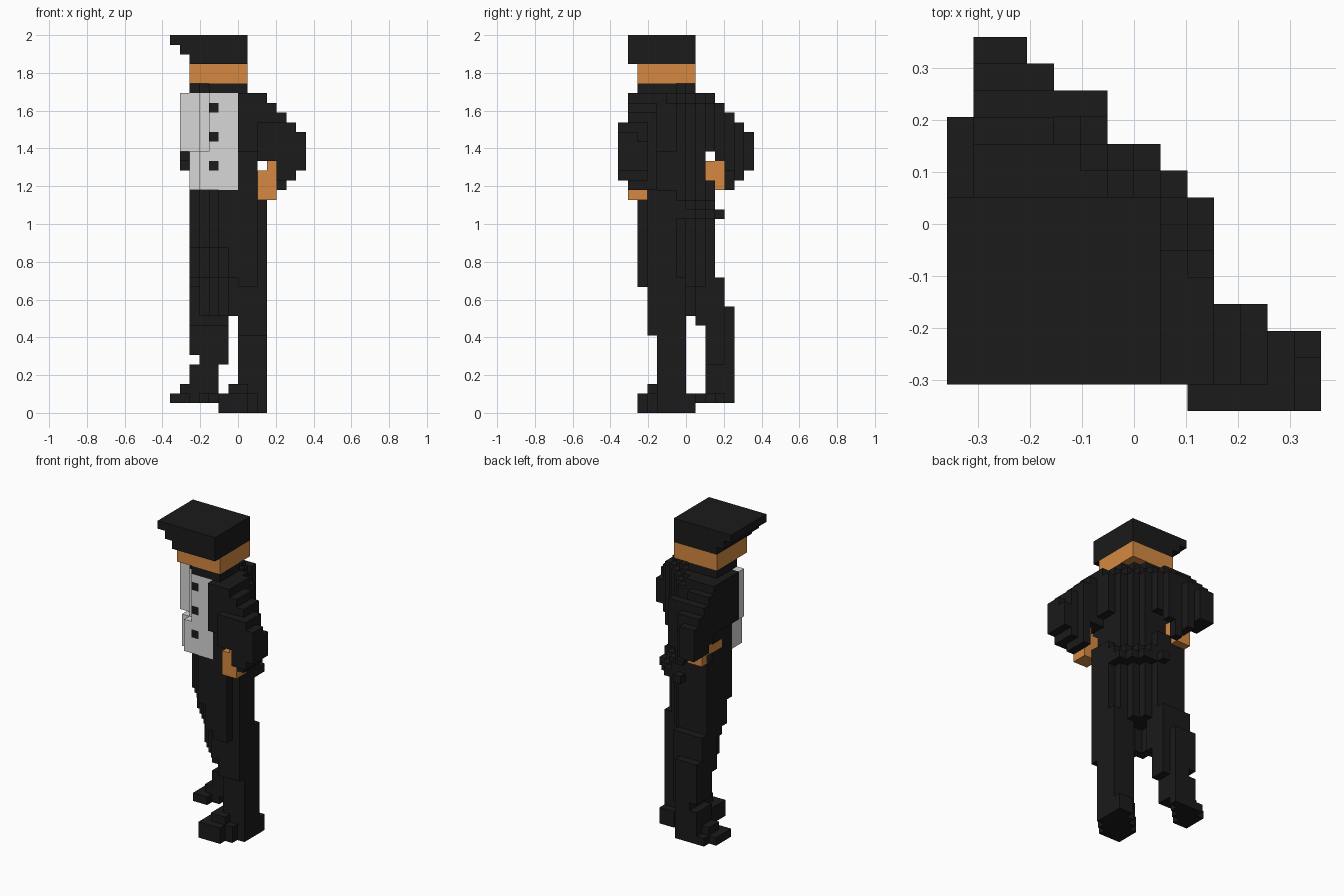
import bpy, bmesh

cube = bpy.data.objects.get("Cube")
if cube:
    bpy.data.objects.remove(cube, do_unlink=True)

U = 2 / 39          # block size: the figure is 39 blocks tall
HALF = 7            # and 14 blocks wide and deep


def material(name, rgb):
    m = bpy.data.materials.new(name)
    m.use_nodes = True
    m.diffuse_color = (*rgb, 1)
    m.node_tree.nodes["Principled BSDF"].inputs["Base Color"].default_value = (*rgb, 1)
    return m


BLACK = material("black cloth", (0.0105, 0.0105, 0.0105))
SKIN = material("skin", (0.66, 0.248, 0.053))
SHIRT = material("light grey shirt", (0.68, 0.68, 0.68))

# Each block side: direction and its four corners, wound outward
SIDES = [
    ((1, 0, 0), ((1, 0, 0), (1, 1, 0), (1, 1, 1), (1, 0, 1))),
    ((-1, 0, 0), ((0, 0, 0), (0, 0, 1), (0, 1, 1), (0, 1, 0))),
    ((0, 1, 0), ((0, 1, 0), (0, 1, 1), (1, 1, 1), (1, 1, 0))),
    ((0, -1, 0), ((0, 0, 0), (1, 0, 0), (1, 0, 1), (0, 0, 1))),
    ((0, 0, 1), ((0, 0, 1), (1, 0, 1), (1, 1, 1), (0, 1, 1))),
    ((0, 0, -1), ((0, 0, 0), (0, 1, 0), (1, 1, 0), (1, 0, 0))),
]


def box(i0, i1, j0, j1, k0, k1, keep=lambda i, j, k: True):
    """Blocks in a range (ends excluded) that pass the rule."""
    return {(i, j, k) for i in range(i0, i1) for j in range(j0, j1)
            for k in range(k0, k1) if keep(i, j, k)}


def build(name, cells, mats, rule=lambda i, j, k: 0):
    """Make the outer skin of a set of blocks."""
    bm = bmesh.new()
    for c in sorted(cells):
        for d, corners in SIDES:
            if tuple(a + b for a, b in zip(c, d)) in cells:
                continue
            f = bm.faces.new([bm.verts.new(((c[0] + x - HALF) * U,
                                            (c[1] + y - HALF) * U,
                                            (c[2] + z) * U)) for x, y, z in corners])
            f.material_index = rule(*c)
    bmesh.ops.remove_doubles(bm, verts=bm.verts[:], dist=U * 0.01)
    me = bpy.data.meshes.new(name)
    bm.to_mesh(me)
    bm.free()
    for m in mats:
        me.materials.append(m)
    ob = bpy.data.objects.new(name, me)
    bpy.context.collection.objects.link(ob)
    return ob


# Cap with a brim stepping out, face and neck
build("cap", box(2, 8, 1, 8, 36, 37) | box(1, 8, 1, 8, 37, 38)
      | box(0, 8, 1, 8, 38, 39), [BLACK])
build("face", box(2, 8, 2, 8, 34, 36), [SKIN])
build("neck", box(2, 8, 2, 8, 33, 34, lambda i, j, k: 6 <= i + j <= 12), [BLACK])

# Hands resting on the hips
left_hand = box(9, 11, 1, 3, 22, 25) | box(10, 11, 1, 3, 25, 26)
right_hand = (box(2, 4, 10, 11, 23, 24) | box(2, 4, 7, 11, 24, 25)
              | box(2, 4, 9, 11, 25, 26))
build("left_hand", left_hand, [SKIN])
build("right_hand", right_hand, [SKIN])


# Torso: a diagonal slab, with a shirt front and a column of buttons
def chest(i, j, k):
    s = i + j
    if i == 1 or j == 1:
        return (5 if i == 1 else 8) <= s <= 12
    return 6 <= s <= (13 if k == 32 else 14)


def torso_colour(i, j, k):
    if i <= 6 and j <= 4 and i + j <= 8:
        return 0 if i == 4 and k in (25, 28, 31) else 1
    return 0


torso = box(1, 10, 1, 10, 27, 33, chest)
torso |= box(2, 9, 2, 9, 23, 27, lambda i, j, k: 5 <= i + j <= 14)
torso |= box(4, 6, 9, 10, 23, 24)
torso -= right_hand
build("jacket_and_shirt", torso, [BLACK, SHIRT], torso_colour)

# Arms: bent outward, from shoulder to elbow and back to the hip
OUTER = [12, 13, 14, 14, 14, 14, 13, 12, 11, 10]
left_arm, right_arm = set(), set()
for k, outer in enumerate(OUTER, 23):
    inner = 11 if k < 26 else 9 if k < 27 else 8
    front = 0 if 24 <= k <= 29 else 1
    left_arm |= box(inner, outer, front, 4, k, k + 1,
                    lambda i, j, k: j < (4 if i < 12 else 2 if i == 13 and k > 27 else 3)
                    and (i, j) != (8, 0))
    if k >= 25:
        inner = 11 if k < 26 else 10 if k < 28 else 8
        right_arm |= box(1, 6, inner, outer, k, k + 1,
                         lambda i, j, k: i < {13: 3, 12: 4, 11: 6}.get(j, 4))
# Right forearm swings in behind the hip
right_arm |= {(4, 11, 23), (4, 11, 24), (3, 11, 24), (3, 12, 24)}
build("left_arm", left_arm, [BLACK])
build("right_arm", right_arm, [BLACK])


# Hips and seat, tapering forward to the waist
def hip(i, j, k):
    low = 7 if k > 16 else 8 if k > 13 else 9
    return low <= i + j <= (14 if k > 12 else 10) and i - j <= 6


hips = box(2, 10, 2, 10, 13, 23, hip) | box(3, 9, 3, 9, 10, 13, hip)
hips |= box(6, 10, 6, 10, 20, 22, lambda i, j, k: i + j <= (16 if k == 20 else 15))
hips.add((5, 10, 20))
build("hips", hips, [BLACK])

# Legs
build("left_leg", box(7, 10, 4, 7, 2, 14) | box(7, 10, 3, 4, 8, 14), [BLACK])
leg = box(2, 5, 9, 12, 2, 11) | box(2, 6, 9, 11, 5, 14) | box(2, 6, 8, 9, 9, 14)
leg -= box(2, 3, 8, 12, 5, 6)
build("right_leg", leg, [BLACK])

# Shoes pointing along the facing diagonal
left_shoe = box(5, 10, 2, 8, 0, 2, lambda i, j, k: 1 <= i - j <= 5)
left_shoe |= box(6, 10, 3, 7, 2, 3, lambda i, j, k: 1 <= i - j <= 4)
build("left_shoe", left_shoe, [BLACK])
right_shoe = box(0, 5, 8, 12, 1, 2, lambda i, j, k: 7 <= j - i <= 10)
right_shoe |= box(1, 5, 9, 12, 2, 3, lambda i, j, k: 7 <= j - i <= 9)
build("right_shoe", right_shoe, [BLACK])
